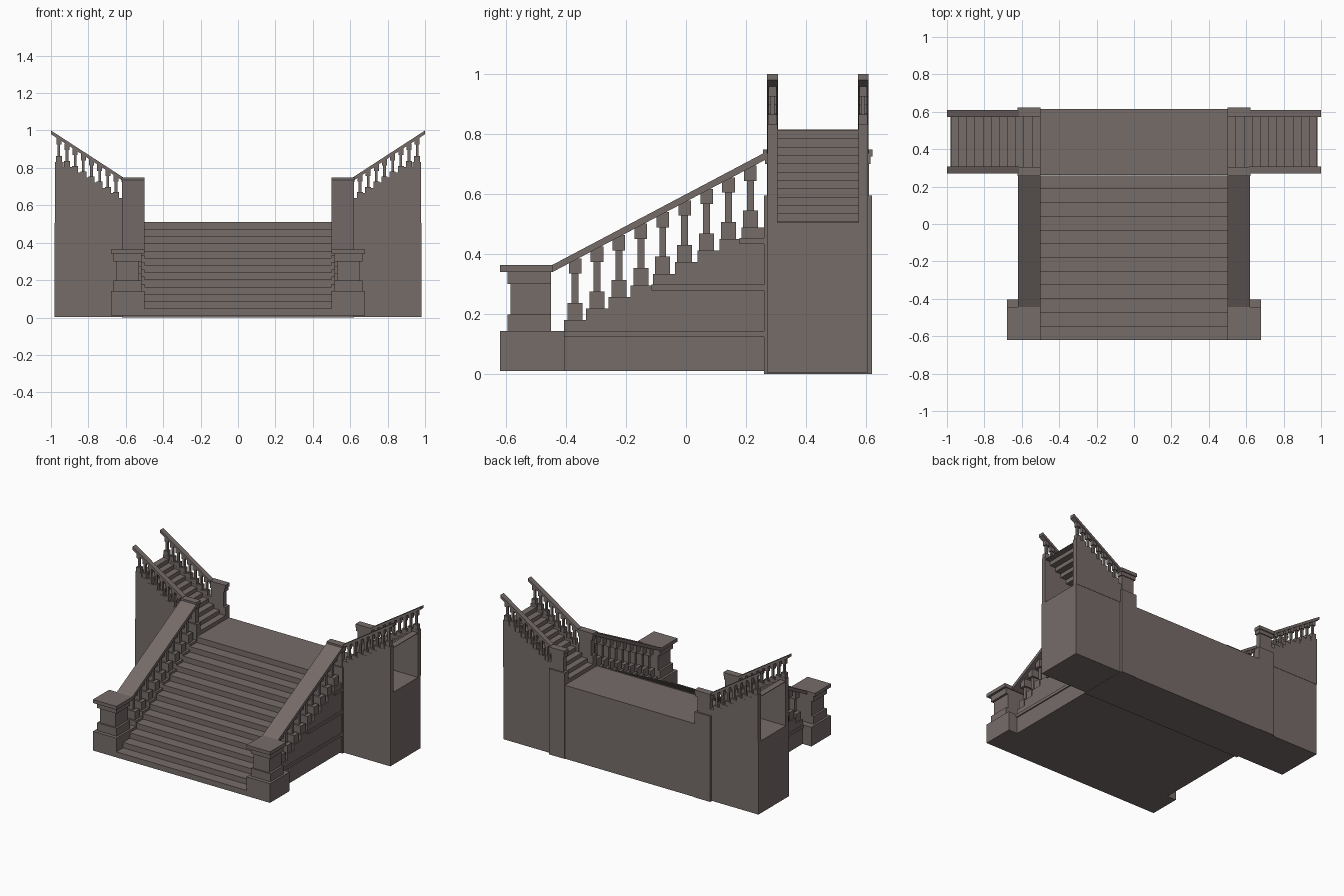
import bpy, bmesh

if "Cube" in bpy.data.objects:
    bpy.data.objects.remove(bpy.data.objects["Cube"])

stone = bpy.data.materials.new("warm grey stone")
stone.diffuse_color = (0.18, 0.15, 0.141, 1)
stone.use_nodes = True
stone.node_tree.nodes["Principled BSDF"].inputs["Base Color"].default_value = stone.diffuse_color


class Part:
    """Collects boxes and prisms into one named object, optionally mirrored in x."""
    def __init__(self, name, sides=(1,)):
        self.name, self.sides, self.bm = name, sides, bmesh.new()

    def prism(self, pts, axis, a, b):
        # pts are (y,z) when axis is x, (x,z) when axis is y
        for s in self.sides:
            def place(p, t):
                return (s * t, p[0], p[1]) if axis == "x" else (s * p[0], t, p[1])
            lo = [self.bm.verts.new(place(p, a)) for p in pts]
            hi = [self.bm.verts.new(place(p, b)) for p in pts]
            n = len(pts)
            self.bm.faces.new(lo)
            self.bm.faces.new(hi[::-1])
            for i in range(n):
                j = (i + 1) % n
                self.bm.faces.new((lo[i], hi[i], hi[j], lo[j]))

    def box(self, x0, x1, y0, y1, z0, z1):
        self.prism([(y0, z0), (y1, z0), (y1, z1), (y0, z1)], "x", x0, x1)

    def baluster(self, x, y, z0, z1, wx, wy, base, cap):
        def block(fx, a, b):
            self.box(x - wx * fx, x + wx * fx, y - wy * fx, y + wy * fx, a, b)
        block(0.5, z0, z0 + base)
        block(0.23, z0 + base, z1 - cap)
        block(0.42, z1 - cap, z1 + 0.006)

    def done(self):
        bmesh.ops.recalc_face_normals(self.bm, faces=self.bm.faces)
        me = bpy.data.meshes.new(self.name)
        self.bm.to_mesh(me)
        self.bm.free()
        me.materials.append(stone)
        bpy.context.collection.objects.link(bpy.data.objects.new(self.name, me))


BOTH = (1, -1)


def stepped(start, run, z, rise, n, floor):
    """Stair-shaped closed profile rising along the first coordinate."""
    pts = [(start, floor)]
    for i in range(n):
        pts += [(start + run * i, z + rise * i), (start + run * (i + 1), z + rise * i)]
    return pts + [(start + run * n, floor)]


# main flight and landing
RUN, RISE = 0.0733, 0.0385
p = Part("main_steps")
p.prism(stepped(-0.62, RUN, 0.01 + RISE, RISE, 12, 0.01), "x", -0.5, 0.5)
p.done()
p = Part("landing")
p.box(-0.62, 0.62, 0.262, 0.616, 0.0, 0.51)
p.done()

# stepped cheek walls with horizontal belts
p = Part("cheek_walls", BOTH)
p.prism(stepped(-0.407, 0.0741, 0.18, RISE, 9, 0.01), "x", 0.5, 0.612)
for y, z in ((-0.407, 0.123), (-0.115, 0.278), (0.178, 0.433)):
    p.box(0.55, 0.62, y, 0.262, z, z + 0.02)
p.done()

# newel pedestals at the foot
p = Part("foot_newels", BOTH)
p.box(0.5, 0.68, -0.62, -0.405, 0.01, 0.143)
p.box(0.515, 0.665, -0.595, -0.45, 0.143, 0.198)
p.box(0.53, 0.65, -0.585, -0.45, 0.198, 0.30)
p.box(0.515, 0.665, -0.595, -0.45, 0.30, 0.34)
p.box(0.5, 0.68, -0.62, -0.443, 0.34, 0.364)
p.done()

# main balusters and sloping rails
p = Part("main_balusters", BOTH)
for i in range(9):
    y = -0.37 + 0.0731 * i
    p.baluster(0.56, y, 0.18 + RISE * i, 0.34 + 0.528 * (y + 0.445), 0.09, 0.05, 0.057, 0.045)
p.done()
p = Part("main_rails", BOTH)
p.prism([(-0.445, 0.34), (0.268, 0.716), (0.268, 0.741), (-0.445, 0.364)], "x", 0.5, 0.62)
p.done()

# piers beside the landing, front and back
p = Part("landing_piers", BOTH)
for inner, outer, d in ((0.305, 0.26, -1), (0.575, 0.62, 1)):
    def slab(x0, x1, inset, z0, z1):
        p.box(x0, x1, *sorted((inner, outer - d * inset)), z0, z1)
    slab(0.5, 0.62, 0, 0, 0.595)
    slab(0.515, 0.61, 0.01, 0.595, 0.70)
    slab(0.505, 0.618, 0.004, 0.70, 0.725)
    slab(0.5, 0.622, -0.003, 0.725, 0.748)
p.done()

# side wings: solid lower block
p = Part("wing_blocks", BOTH)
p.box(0.6, 0.98, 0.272, 0.605, 0.003, 0.505)
p.done()

# side flights: thin treads and risers, open at the outer end
R2, H2 = 0.0436, 0.0277
p = Part("side_steps", BOTH)
for i in range(11):
    x, z = 0.5 + R2 * i, 0.51 + H2 * i
    p.box(x, x + 0.004, 0.3, 0.58, z - 0.004, z + H2)
    p.box(x, x + R2, 0.3, 0.58, z + H2 - 0.004, z + H2)
p.done()

# side curbs, balusters and rails
curbs = Part("side_curbs", BOTH)
bals = Part("side_balusters", BOTH)
rails = Part("side_rails", BOTH)
for y0, y1 in ((0.272, 0.305), (0.575, 0.607)):
    curbs.prism(stepped(0.5 + 3 * R2 - 0.02, R2 + 0.0025, 0.638, H2, 8, 0.505), "y", y0, y1)
    for i in range(8):
        x = 0.5 + R2 * (i + 3.5)
        bals.baluster(x, (y0 + y1) / 2, 0.636 + H2 * i, 0.735 + 0.645 * (x - 0.62),
                      0.032, 0.03, 0.035, 0.028)
    rails.prism([(0.615, 0.73), (1.0, 0.98), (1.0, 1.0), (0.615, 0.75)],
                "y", y0 - 0.002, y1 + 0.002)
for q in (curbs, bals, rails):
    q.done()
